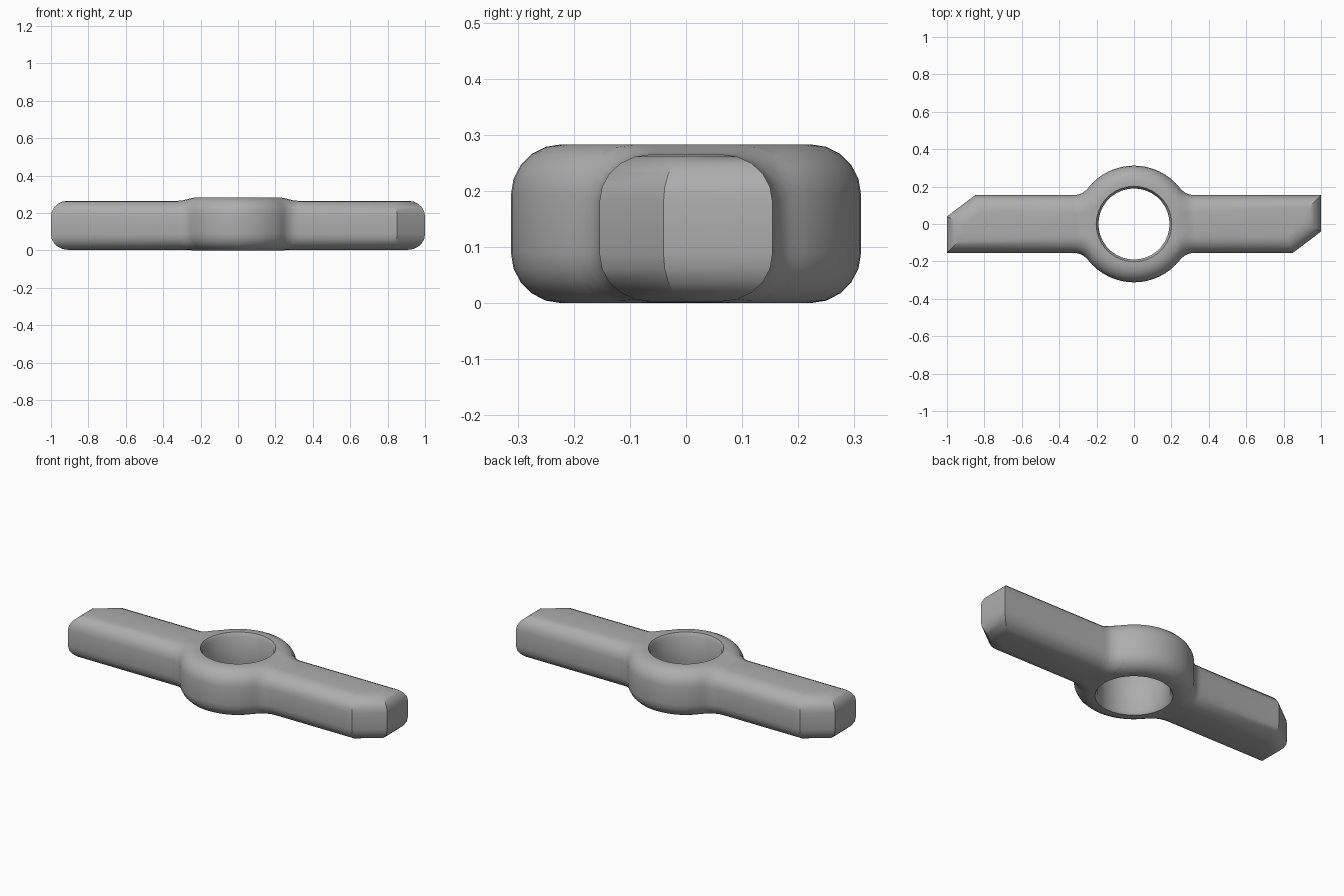
import bpy, bmesh, math
from mathutils import Vector

cube = bpy.data.objects.get("Cube")
if cube:
    bpy.data.objects.remove(cube)

HALF_W, RING_R, HOLE_R, FILLET = 0.154, 0.312, 0.19, 0.1
RING_H, ARM_H, ROUND = 0.283, 0.262, 0.09

metal = bpy.data.materials.new("plain_grey")
metal.use_nodes = True
grey = (0.42, 0.42, 0.42, 1)
metal.diffuse_color = grey
metal.node_tree.nodes["Principled BSDF"].inputs["Base Color"].default_value = grey


def arc(cx, cy, r, a0, a1, n):
    return [Vector((cx + r * math.cos(a0 + (a1 - a0) * i / n),
                    cy + r * math.sin(a0 + (a1 - a0) * i / n))) for i in range(n + 1)]


def half_outline():
    """Chamfered arm end, fillet, half ring, fillet."""
    fy = HALF_W + FILLET
    fx = math.sqrt((RING_R + FILLET) ** 2 - fy ** 2)
    a = math.atan2(fy, fx)
    side = arc(fx, fy, FILLET, -math.pi / 2, a - math.pi, 6)
    end = [Vector(p) for p in ((0.85, -HALF_W), (1, -0.04), (1, HALF_W))]
    ring = arc(0, 0, RING_R, a, math.pi - a, 16)
    mirrored = [Vector((-p.x, p.y)) for p in reversed(side)]
    return end + side + ring[1:-1] + mirrored


def inset(points, d):
    """Move a closed counter-clockwise outline inward by d with mitred corners."""
    result = []
    for i, p in enumerate(points):
        e0 = (p - points[i - 1]).normalized()
        e1 = (points[(i + 1) % len(points)] - p).normalized()
        n0, n1 = Vector((-e0.y, e0.x)), Vector((-e1.y, e1.x))
        result.append(p + (n0 + n1) * d / (1 + n0.dot(n1)))
    return result


def add_loop(bm, points, z):
    return [bm.verts.new((p.x, p.y, z)) for p in points]


def join_loops(bm, a, b):
    for i in range(len(a)):
        j = (i + 1) % len(a)
        bm.faces.new((a[i], a[j], b[j], b[i]))


def loop_edges(bm, loop):
    return [bm.edges.get((loop[i - 1], loop[i])) for i in range(len(loop))]


half = half_outline()
outline = half + [-p for p in half]
bm = bmesh.new()

# Rounded outer wall, from the bottom rim to the top rim
steps = [math.pi / 2 * i / 5 for i in range(6)]
lower = [(ROUND * (1 - math.sin(t)), ROUND * (1 - math.cos(t))) for t in steps]
levels = lower[::-1]
levels = [(d, z) for d, z in lower]
levels += [(d, RING_H - z) for d, z in reversed(lower)]
# Each level is (inset, height); the wall is widest in the middle
wall = [add_loop(bm, inset(outline, d), z) for d, z in levels]
for a, b in zip(wall, wall[1:]):
    join_loops(bm, a, b)

# Round hole with a narrow bevel at both rims
hole_levels = [(HOLE_R + 0.012, 0), (HOLE_R, 0.02),
               (HOLE_R, RING_H - 0.02), (HOLE_R + 0.012, RING_H)]
hole = [add_loop(bm, arc(0, 0, r, 0, math.tau, 36)[:-1], z) for r, z in hole_levels]
for a, b in zip(hole, hole[1:]):
    join_loops(bm, a, b)

# Flat top and bottom between the rims and the hole
for outer, inner in ((wall[0], hole[0]), (wall[-1], hole[-1])):
    bmesh.ops.triangle_fill(bm, use_beauty=True,
                            edges=loop_edges(bm, outer) + loop_edges(bm, inner))

# Cut across the shoulders, then lower the arms slightly below the ring
for side in (-1, 1):
    for x in (0.23, 0.26, 0.29, 0.32):
        bmesh.ops.bisect_plane(bm, geom=bm.verts[:] + bm.edges[:] + bm.faces[:],
                               plane_co=(side * x, 0, 0), plane_no=(1, 0, 0))
for v in bm.verts:
    t = min(1, max(0, (abs(v.co.x) - 0.22) / 0.1))
    t = t * t * (3 - 2 * t)
    v.co.z = v.co.z * (1 + t * (ARM_H / RING_H - 1)) + 0.003 * t

bmesh.ops.recalc_face_normals(bm, faces=bm.faces)
mesh = bpy.data.meshes.new("ring_handle")
bm.to_mesh(mesh)
bm.free()
mesh.materials.append(metal)
handle = bpy.data.objects.new("ring_handle", mesh)
bpy.context.collection.objects.link(handle)

bpy.ops.object.select_all(action="DESELECT")
handle.select_set(True)
bpy.context.view_layer.objects.active = handle
bpy.ops.object.shade_smooth_by_angle(angle=math.radians(32))
